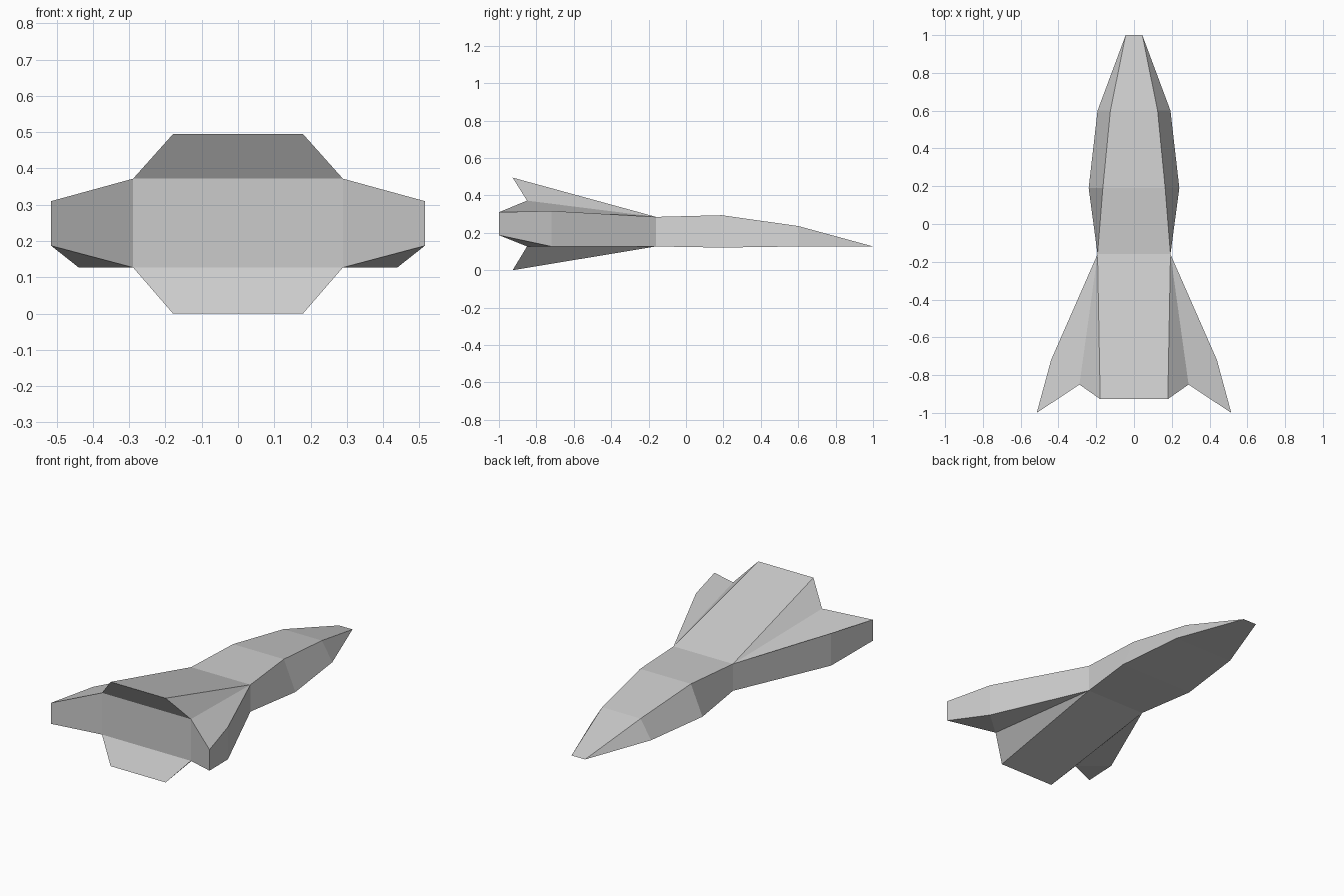
import bpy
import bmesh
from mathutils import Vector

cube = bpy.data.objects.get("Cube")
if cube:
    bpy.data.objects.remove(cube, do_unlink=True)

# Single hull colour
hull_grey = bpy.data.materials.new("hull_grey")
grey = (0.6, 0.6, 0.6, 1)
hull_grey.diffuse_color = grey
hull_grey.use_nodes = True
hull_grey.node_tree.nodes["Principled BSDF"].inputs["Base Color"].default_value = grey

CORE = Vector((0, -0.3, 0.2))


def flip(p):
    return (-p[0], p[1], p[2])


def span(a, b):
    """Panel running across the ship between two left-hand points."""
    return [a, b, flip(b), flip(a)]


def pair(*points):
    """The same panel on both sides of the ship."""
    return [list(points), [flip(p) for p in points]]


def shell(name, panels):
    bm = bmesh.new()
    for panel in panels:
        face = bm.faces.new([bm.verts.new(p) for p in panel])
        face.normal_update()
        if face.normal.dot(face.calc_center_median() - CORE) < 0:
            face.normal_flip()
    bmesh.ops.remove_doubles(bm, verts=bm.verts[:], dist=0.0005)
    mesh = bpy.data.meshes.new(name)
    bm.to_mesh(mesh)
    bm.free()
    mesh.materials.append(hull_grey)
    obj = bpy.data.objects.new(name, mesh)
    bpy.context.collection.objects.link(obj)
    return obj


# Fuselage: trapezoid sections from the waist to the nose edge
top = [(0.193, -0.16, 0.285), (0.165, 0.19, 0.294), (0.125, 0.6, 0.236)]
low = [(0.193, -0.16, 0.127), (0.24, 0.19, 0.121), (0.193, 0.6, 0.127)]
nose = (0.044, 1.0, 0.127)
panels = []
for i in range(2):
    panels += [span(top[i], top[i + 1]), span(low[i], low[i + 1])]
    panels += pair(top[i], top[i + 1], low[i + 1], low[i])
panels += [span(top[2], nose), span(low[2], nose)]
panels += pair(top[2], nose, low[2])
shell("fuselage", panels)

# Shared points of the tail
waist_top, waist_low = top[0], low[0]
root_top, root_low = (0.289, -0.85, 0.372), (0.289, -0.85, 0.127)
ramp_top, ramp_low = (0.179, -0.927, 0.495), (0.179, -0.927, 0.0)

# Upper and lower tail ramps with overhanging rear edges
for name, waist, ramp, root in (("upper_tail_ramp", waist_top, ramp_top, root_top),
                                ("lower_tail_ramp", waist_low, ramp_low, root_low)):
    shell(name, [span(waist, ramp), span(ramp, root)] + pair(waist, ramp, root))

# Flat stern plate between the wings
shell("stern", [span(root_top, root_low)])

# Swept wings with vertical outer walls
bend_top, bend_low = (0.439, -0.72, 0.317), (0.439, -0.72, 0.127)
tip_top, tip_low = (0.515, -1.0, 0.31), (0.515, -1.0, 0.187)
shell("wings",
      pair(waist_top, bend_top, tip_top, root_top)
      + pair(waist_low, bend_low, root_low)
      + pair(bend_low, tip_low, root_low)
      + pair(waist_top, bend_top, bend_low, waist_low)
      + pair(bend_top, tip_top, tip_low, bend_low)
      + pair(root_top, tip_top, tip_low, root_low))
